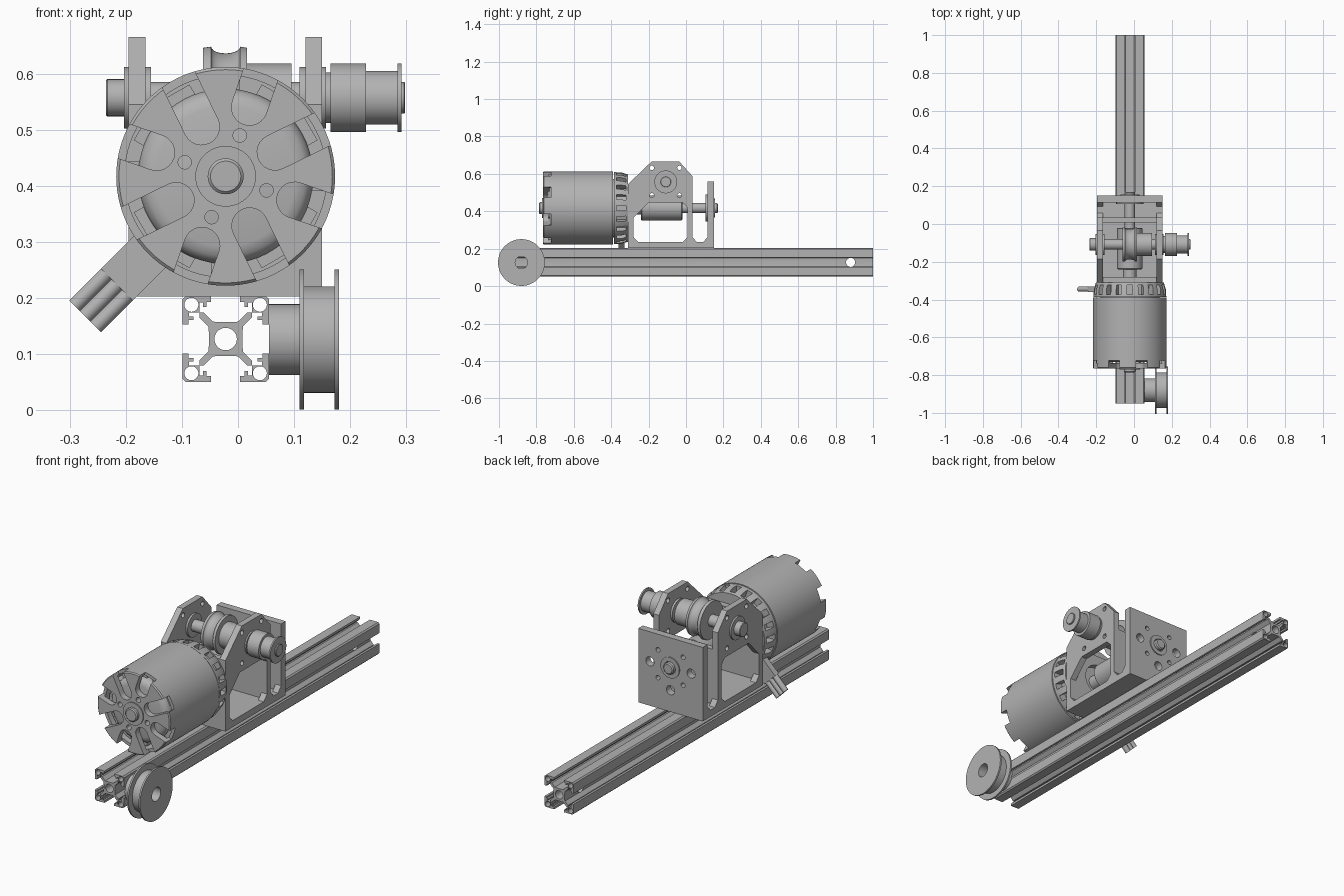
import bpy, bmesh, math
from mathutils import Vector

cube = bpy.data.objects.get("Cube")
if cube:
    bpy.data.objects.remove(cube, do_unlink=True)

gray = bpy.data.materials.new("machined_gray")
gray.use_nodes = True
COLOR = (0.45, 0.45, 0.45, 1)
gray.diffuse_color = COLOR
gray.node_tree.nodes["Principled BSDF"].inputs["Base Color"].default_value = COLOR

CX = -0.022          # shared centre line
MZ = 0.417           # motor shaft height
WY, WZ = -0.108, 0.557   # cross shaft position


def place(axis, t, u, v):
    return Vector((t, u, v)) if axis == "X" else Vector((u, t, v))


def finish(name, bm):
    bmesh.ops.recalc_face_normals(bm, faces=bm.faces)
    mesh = bpy.data.meshes.new(name)
    bm.to_mesh(mesh)
    bm.free()
    mesh.materials.append(gray)
    obj = bpy.data.objects.new(name, mesh)
    bpy.context.collection.objects.link(obj)
    return obj


def activate(obj):
    bpy.ops.object.select_all(action="DESELECT")
    obj.select_set(True)
    bpy.context.view_layer.objects.active = obj


def smooth(obj):
    activate(obj)
    bpy.ops.object.shade_smooth_by_angle(angle=math.radians(35))
    return obj


def prism(name, axis, a, b, *outlines):
    """Extrude one or more outlines along an axis from a to b."""
    bm = bmesh.new()
    for outline in outlines:
        face = bm.faces.new([bm.verts.new(place(axis, a, u, v)) for u, v in outline])
        ext = bmesh.ops.extrude_face_region(bm, geom=[face])
        moved = [g for g in ext["geom"] if isinstance(g, bmesh.types.BMVert)]
        bmesh.ops.translate(bm, verts=moved, vec=place(axis, b - a, 0, 0))
    return finish(name, bm)


def lathe(name, axis, u, v, profile, steps=64, closed=False):
    """Spin (position, radius) points about an axis through (u, v)."""
    bm = bmesh.new()
    verts = [bm.verts.new(place(axis, t, u, v + r)) for t, r in profile]
    pairs = list(zip(verts, verts[1:]))
    if closed:
        pairs.append((verts[-1], verts[0]))
    edges = [bm.edges.new(p) for p in pairs]
    bmesh.ops.spin(bm, geom=verts + edges, cent=place(axis, 0, u, v),
                   axis=place(axis, 1, 0, 0), angle=math.tau, steps=steps)
    bmesh.ops.remove_doubles(bm, verts=bm.verts, dist=1e-5)
    return smooth(finish(name, bm))


def rect(u0, u1, v0, v1):
    return [(u0, v0), (u1, v0), (u1, v1), (u0, v1)]


def circle(u, v, r, n=28):
    return [(u + r * math.cos(i * math.tau / n), v + r * math.sin(i * math.tau / n))
            for i in range(n)]


def polar(outline, deg, u=CX, v=MZ):
    c, s = math.cos(math.radians(deg)), math.sin(math.radians(deg))
    return [(u + x * c - y * s, v + x * s + y * c) for x, y in outline]


def cut(obj, axis, a, b, *outlines):
    tool = prism("cutter", axis, a, b, *outlines)
    tool.hide_render = True
    mod = obj.modifiers.new("cut", "BOOLEAN")
    mod.operation, mod.solver, mod.object = "DIFFERENCE", "EXACT", tool
    activate(obj)
    bpy.ops.object.modifier_apply(modifier=mod.name)
    bpy.data.objects.remove(tool, do_unlink=True)
    return smooth(obj)


# Slotted rail
half = [(.03, .012), (.031, .0225), (.047, .0385), (.047, .047), (.065, .047),
        (.065, .04), (.057, .04), (.057, .034), (.066, .034), (.066, .026),
        (.077, .026), (.077, .071)]
quarter = half + [(y, x) for x, y in reversed(half)]
RZ = 0.127
section = [p for k in range(4) for p in polar(quarter, 90 * k, CX, RZ)]
rail = prism("slotted_rail", "Y", -.95, 1.0, section)
cut(rail, "Y", -1.1, 1.1, circle(CX, RZ, .02),
    *[circle(CX + sx * .061, RZ + sz * .061, .0125, 20) for sx in (-1, 1) for sz in (-1, 1)])
cut(rail, "X", -.3, .3, circle(.88, RZ, .024))

# Idler pulley beside the rail
lathe("belt_pulley", "X", -.88, .126,
      [(.055, .033), (.055, .063), (.11, .063), (.11, .125), (.118, .125), (.118, .095),
       (.172, .095), (.172, .125), (.18, .125), (.18, .033)], closed=True)

# Bracket: side plates with window, floor, cross plates
side = [(-.31, .203), (.15, .203), (.15, .56), (.115, .56), (.115, .262), (.092, .235),
        (.058, .235), (.035, .262), (.035, .587), (-.035, .665), (-.185, .665), (-.31, .545)]
window = [(-.255, .235), (-.018, .235), (.008, .262), (.008, .42), (-.018, .447),
          (-.2, .447), (-.28, .365), (-.28, .262)]
bolts = [circle(y, z, .012, 16) for y in (-.183, -.035) for z in (.485, .632)]
for name, x in (("right_side_plate", -.195), ("left_side_plate", .12)):
    plate = prism(name, "X", x, x + .03, side)
    cut(plate, "X", x - .1, x + .1, window, *bolts)
prism("bracket_floor", "Y", -.31, .15, rect(-.165, .12, .203, .235))
front = prism("motor_plate", "Y", -.31, -.28, rect(-.165, .12, .235, .545))
cut(front, "Y", -.4, -.2, circle(CX, MZ, .08))
prism("middle_plate", "Y", .008, .035, rect(-.165, .12, .235, .5))
rear = prism("rear_plate", "Y", .115, .15, rect(-.165, .12, .235, .56))
cut(rear, "Y", 0, .3, circle(CX, MZ, .05),
    *[polar(circle(.11, 0, .022, 20), a) for a in (0, 180, 270)],
    *[polar(circle(.095, 0, .011, 14), a) for a in (45, 135, 225, 315)])
lathe("rear_bearing", "Y", CX, MZ,
      [(.105, .03), (.105, .072), (.115, .072), (.115, .05), (.155, .05), (.155, .03)], closed=True)

# Motor bell with open spokes
bell = lathe("motor_bell", "Y", CX, MZ,
             [(-.765, 0), (-.765, .19), (-.76, .195), (-.39, .195), (-.39, .18),
              (-.735, .18), (-.735, 0)], 96)


def slot(inner):
    w = .032
    arc = [(inner + w - w * math.sin(a), w * math.cos(a))
           for a in [math.pi * i / 12 for i in range(13)]]
    return [(.23, w)] + arc + [(.23, -w)]


slots = [polar(slot(.098 if k % 2 == 0 else .066), 71 + 45 * k) for k in range(8)]
for s in slots:
    cut(bell, "Y", -.8, -.722, s)
cut(bell, "Y", -.8, -.72, *[polar(circle(.077, 0, .012, 20), 71 + 90 * k) for k in range(4)])
lathe("motor_hub", "Y", CX, MZ,
      [(-.74, .054), (-.77, .054), (-.77, .032), (-.781, .032), (-.786, .027), (-.786, 0)])

# Stator behind the spokes
lathe("stator", "Y", CX, MZ,
      [(-.73, 0), (-.73, .125), (-.725, .142), (-.715, .152), (-.7, .156), (-.38, .156), (-.38, 0)])
prism("stator_teeth", "Y", -.7, -.4,
      *[polar(rect(.15, .174, -.026, .026), 30 * k) for k in range(12)])

# Vented rear housing
housing = lathe("motor_rear_housing", "Y", CX, MZ,
                [(-.386, 0), (-.386, .193), (-.345, .191), (-.31, .18), (-.31, 0)], 96)
cut(housing, "Y", -.372, -.322, *[polar(rect(.155, .23, -.014, .014), 18 * k) for k in range(20)])

# Power leads: flat plug with three round leads
prism("lead_plug", "Y", -.36, -.33, polar(rect(.13, .274, -.04, .04), 225, -.022, .418))
lead_dir = Vector((-1, 0, -1)).normalized()
for k in (-1, 0, 1):
    bpy.ops.mesh.primitive_cylinder_add(
        vertices=24, radius=.0135, depth=.12,
        location=Vector((-.2725, -.345, .1675)) - lead_dir * .06 + Vector((-1, 0, 1)).normalized() * .0265 * k,
        rotation=lead_dir.to_track_quat("Z", "Y").to_euler())
    lead = bpy.context.object
    lead.name = "motor_lead"
    lead.data.materials.append(gray)
    smooth(lead)

# Worm shaft on the motor axis
lathe("worm_shaft", "Y", CX, MZ,
      [(-.32, 0), (-.32, .035), (-.24, .035), (-.24, .062), (-.235, .067), (-.025, .067),
       (-.02, .062), (-.02, .027), (.165, .027), (.17, .022), (.17, 0)])

# Cross shaft and throated worm wheel
lathe("cross_shaft", "X", WY, WZ, [(-.235, 0), (-.235, .031), (-.233, .033), (-.2, .033),
                                   (-.2, .028), (.296, .028), (.298, .026), (.298, 0)])
throat = [(CX + .026 * math.cos(a), .091 - .012 * math.sin(a))
          for a in [math.pi * (1 - i / 10) for i in range(11)]]
lathe("worm_wheel", "X", WY, WZ,
      [(-.062, 0), (-.062, .089)] + throat +
      [(.016, .089), (.016, .061), (.095, .061), (.095, 0)])
for name, a, b in (("right_bearing", -.203, -.155), ("left_bearing", .11, .157)):
    lathe(name, "X", WY, WZ, [(a, .028), (a, .055), (b, .055), (b, .028)], closed=True)
lathe("shaft_spacer", "X", WY, WZ, [(.155, .028), (.155, .045), (.167, .045), (.167, .028)], closed=True)

# Drive pulley
drive = lathe("drive_pulley", "X", WY, WZ,
              [(.165, .027), (.165, .061), (.228, .061), (.228, .048), (.284, .048),
               (.284, .061), (.291, .061), (.291, .027)], closed=True)
